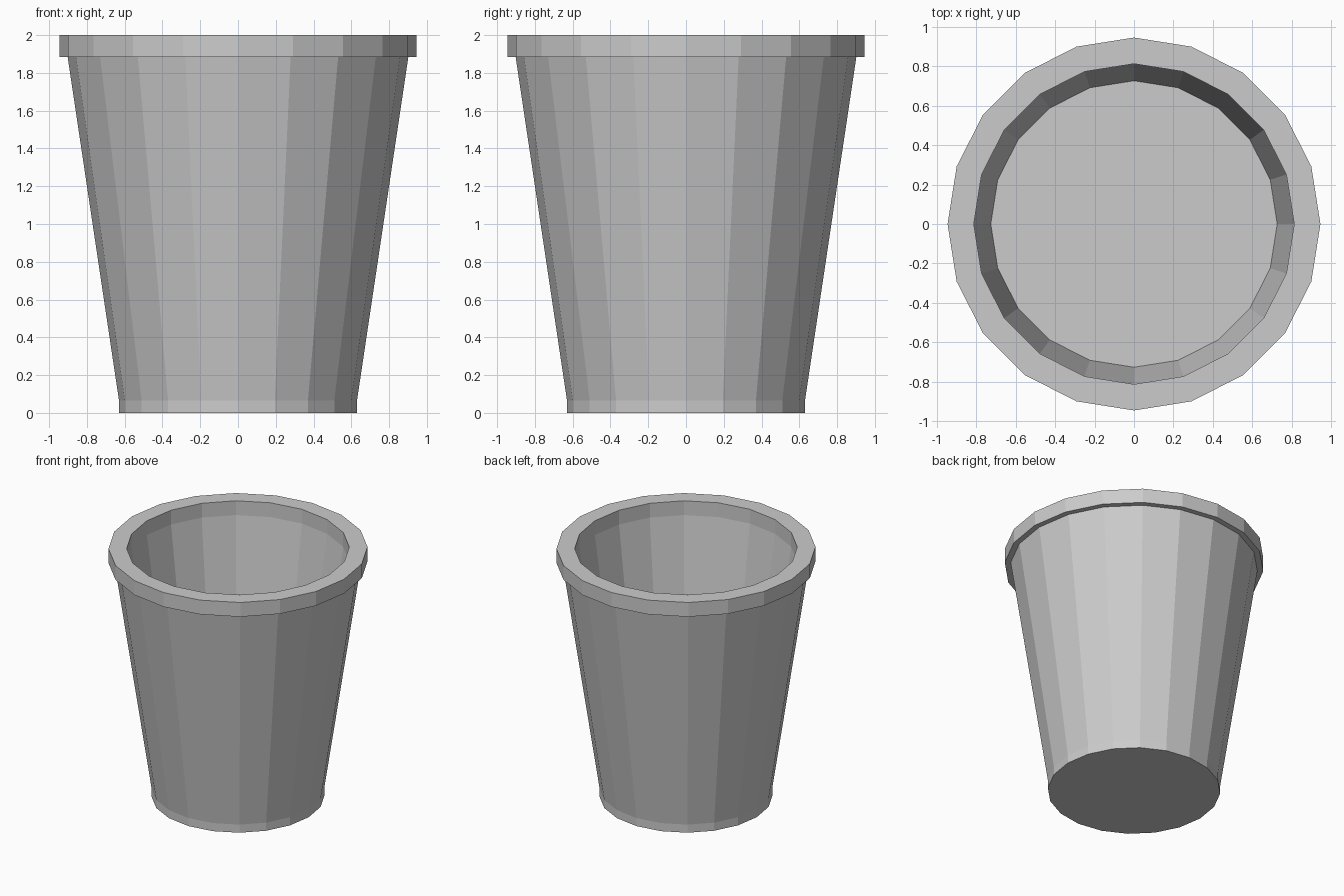
import bpy, bmesh
from math import cos, sin, tau

if "Cube" in bpy.data.objects:
    bpy.data.objects.remove(bpy.data.objects["Cube"])

SIDES = 20


def lathe(name, profile, cap_start=False, cap_end=False):
    """Turn a (radius, height) profile around z, flat shaded."""
    bm = bmesh.new()
    rings = [[bm.verts.new((r * cos(tau * i / SIDES), r * sin(tau * i / SIDES), z))
              for i in range(SIDES)] for r, z in profile]
    for a, b in zip(rings, rings[1:]):
        for i in range(SIDES):
            j = (i + 1) % SIDES
            bm.faces.new((a[i], a[j], b[j], b[i]))
    if cap_start:
        bm.faces.new(rings[0][::-1])
    if cap_end:
        bm.faces.new(rings[-1])
    bmesh.ops.recalc_face_normals(bm, faces=bm.faces[:])
    mesh = bpy.data.meshes.new(name)
    bm.to_mesh(mesh)
    bm.free()
    obj = bpy.data.objects.new(name, mesh)
    bpy.context.collection.objects.link(obj)
    return obj


# Pot: base, foot band, tapered wall, rim, inner wall and raised inner floor
lathe("plant_pot", [
    (0.63, 0.0), (0.63, 0.065),
    (0.902, 1.885), (0.945, 1.885),
    (0.945, 2.0), (0.812, 2.0),
    (0.812, 1.885), (0.726, 1.285),
], cap_start=True, cap_end=True)
